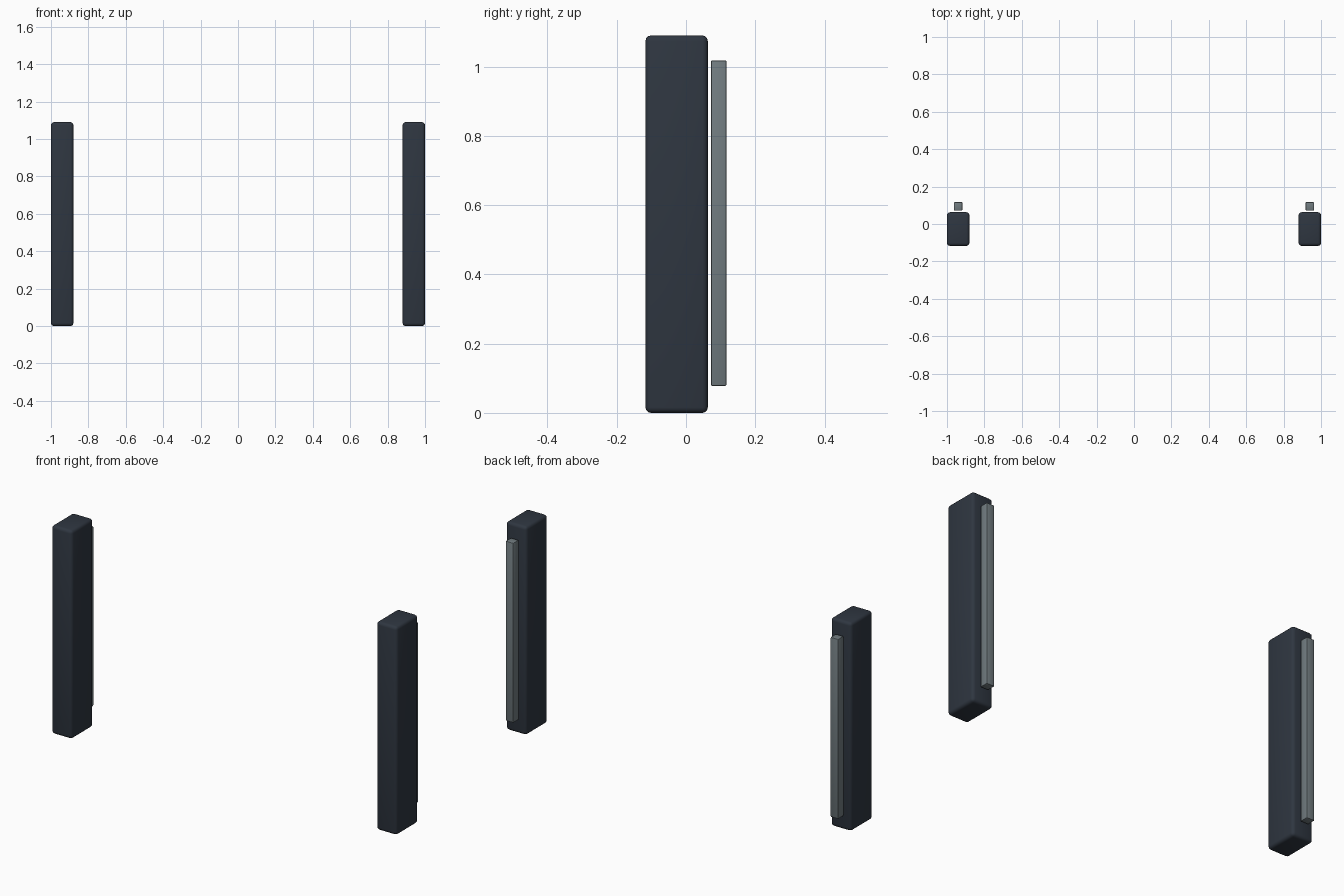
import bpy

cube = bpy.data.objects.get("Cube")
if cube:
    bpy.data.objects.remove(cube, do_unlink=True)


def make_material(name, rgb, roughness):
    mat = bpy.data.materials.new(name)
    mat.use_nodes = True
    color = (*rgb, 1.0)
    mat.diffuse_color = color
    bsdf = next(n for n in mat.node_tree.nodes if n.type == 'BSDF_PRINCIPLED')
    bsdf.inputs["Base Color"].default_value = color
    bsdf.inputs["Roughness"].default_value = roughness
    return mat


def rounded_box(name, low, high, bevel, segments, mat):
    """Box between two corners with softened edges."""
    center = [(a + b) / 2 for a, b in zip(low, high)]
    bpy.ops.mesh.primitive_cube_add(size=1, location=center)
    obj = bpy.context.object
    obj.name = obj.data.name = name
    obj.scale = [b - a for a, b in zip(low, high)]
    bpy.ops.object.transform_apply(location=False, rotation=False, scale=True)
    obj.data.materials.append(mat)
    mod = obj.modifiers.new("rounded_edges", 'BEVEL')
    mod.width = bevel
    mod.segments = segments
    bpy.ops.object.modifier_apply(modifier=mod.name)
    bpy.ops.object.shade_smooth_by_angle()
    return obj


dark = make_material("dark slate", (0.028, 0.037, 0.052), 0.6)
grey = make_material("metal grey", (0.165, 0.2, 0.215), 0.4)

# A matching post and rear rail on each side
for side, sign in (("right", -1), ("left", 1)):
    x = sign * 0.94
    rounded_box(side + "_post", (x - 0.06, -0.117, 0), (x + 0.06, 0.063, 1.09),
                0.016, 3, dark)
    rounded_box(side + "_rear_rail", (x - 0.0225, 0.072, 0.078),
                (x + 0.0225, 0.117, 1.018), 0.004, 2, grey)
